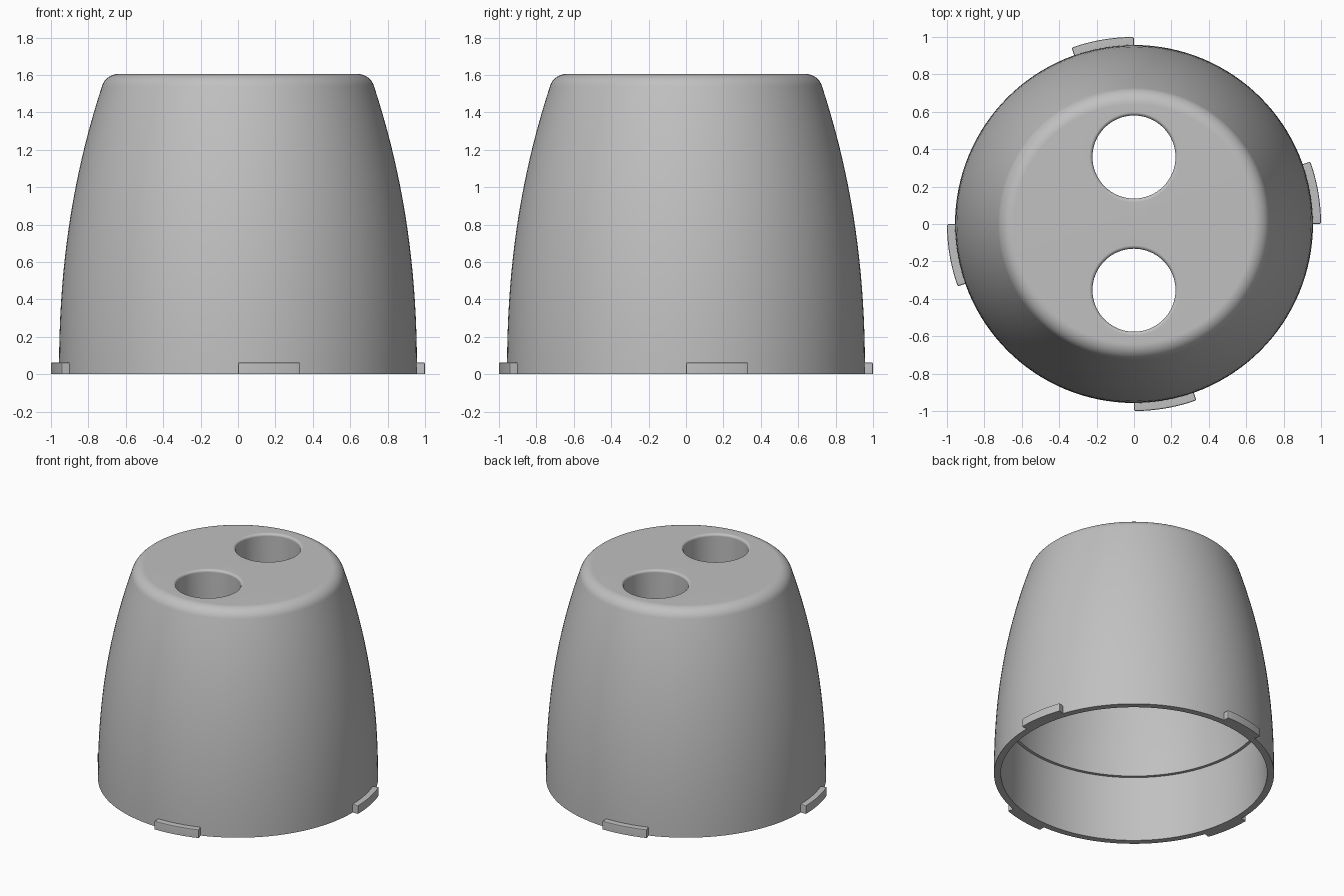
import bpy, bmesh, math
from mathutils import Matrix

if "Cube" in bpy.data.objects:
    bpy.data.objects.remove(bpy.data.objects["Cube"], do_unlink=True)

HEIGHT = 1.605
CEILING = 1.36
LEDGE = 0.49

grey = bpy.data.materials.new("plain grey")
grey.use_nodes = True
grey.diffuse_color = (0.53, 0.53, 0.53, 1)
grey.node_tree.nodes["Principled BSDF"].inputs["Base Color"].default_value = grey.diffuse_color


def finish(name, bm):
    bmesh.ops.recalc_face_normals(bm, faces=bm.faces)
    mesh = bpy.data.meshes.new(name)
    bm.to_mesh(mesh)
    bm.free()
    mesh.materials.append(grey)
    obj = bpy.data.objects.new(name, mesh)
    bpy.context.collection.objects.link(obj)
    return obj


def lathe(name, profile, closed=True, steps=128):
    """Revolve (radius, height) points about z."""
    bm = bmesh.new()
    verts = [bm.verts.new((r, 0, z)) for r, z in profile]
    edges = [bm.edges.new(pair) for pair in zip(verts, verts[1:])]
    if closed:
        edges.append(bm.edges.new((verts[-1], verts[0])))
    bmesh.ops.spin(bm, geom=verts + edges, cent=(0, 0, 0), axis=(0, 0, 1),
                   angle=math.tau, steps=steps)
    bmesh.ops.remove_doubles(bm, verts=bm.verts, dist=0.0002)
    return finish(name, bm)


def make_active(obj):
    bpy.ops.object.select_all(action="DESELECT")
    obj.select_set(True)
    bpy.context.view_layer.objects.active = obj


def smooth(obj):
    make_active(obj)
    bpy.ops.object.shade_smooth_by_angle(angle=math.radians(35))
    obj.modifiers.new("even normals", "WEIGHTED_NORMAL").keep_sharp = True


def outer_radius(z):
    return 0.957 - 0.217 * (z / 1.5) ** 2.2


# Cup shell: curved wall, rounded shoulder, flat top, hollow inside
fillet = 0.09
lean = math.radians(17)
wall_top = HEIGHT - fillet + fillet * math.sin(lean)
centre = outer_radius(wall_top) - fillet * math.cos(lean)
outside = [(outer_radius(wall_top * i / 20), wall_top * i / 20) for i in range(21)]
for i in range(1, 9):
    a = lean + (math.pi / 2 - lean) * i / 8
    outside.append((centre + fillet * math.cos(a), HEIGHT - fillet + fillet * math.sin(a)))
inside = [(0.91, 0), (0.902, LEDGE), (0.88, LEDGE)]
for i in range(1, 11):
    z = LEDGE + (CEILING - LEDGE) * i / 10
    inside.append((outer_radius(z) - 0.06, z))
shell = lathe("cup_shell", [(0, CEILING)] + inside[::-1] + outside + [(0, HEIGHT)], closed=False)

# Two round holes through the top, with softened rims
rim = 0.018
for y in (0.358, -0.354):
    profile = [(0, 1.2), (0.222, 1.2)]
    for i in range(6):
        a = math.pi / 2 * i / 5
        profile.append((0.222 + rim * (1 - math.cos(a)), HEIGHT - rim + rim * math.sin(a)))
    profile += [(0.222 + rim, HEIGHT + 0.1), (0, HEIGHT + 0.1)]
    cutter = lathe("hole_cutter", profile, closed=False, steps=64)
    cutter.location.y = y
    cutter.hide_render = True
    cut = shell.modifiers.new("hole", "BOOLEAN")
    cut.object = cutter
    cut.operation = "DIFFERENCE"
    cut.solver = "EXACT"
    make_active(shell)
    bpy.ops.object.modifier_apply(modifier=cut.name)
    bpy.data.objects.remove(cutter, do_unlink=True)
smooth(shell)

# Four locking tabs around the foot
for i, side in enumerate(("left", "back", "right", "front")):
    bm = bmesh.new()
    section = [(0.93, 0), (1.0, 0), (1.0, 0.063), (0.93, 0.063)]
    face = bm.faces.new([bm.verts.new((r, 0, z)) for r, z in section])
    bmesh.ops.spin(bm, geom=[face], cent=(0, 0, 0), axis=(0, 0, 1),
                   angle=math.radians(19.5), steps=10)
    bmesh.ops.remove_doubles(bm, verts=bm.verts, dist=0.0002)
    # Close the starting end if the spin consumed its face
    open_edges = [e for e in bm.edges if e.is_boundary]
    if open_edges:
        bmesh.ops.holes_fill(bm, edges=open_edges, sides=4)
    bmesh.ops.recalc_face_normals(bm, faces=bm.faces)
    sharp = [e for e in bm.edges if len(e.link_faces) == 2 and e.calc_face_angle() > 0.8
             and max(v.co.z for v in e.verts) > 0.01]
    bmesh.ops.bevel(bm, geom=sharp, offset=0.008, segments=2, profile=0.5, affect="EDGES")
    bmesh.ops.transform(bm, matrix=Matrix.Rotation(math.pi / 2 * i, 4, "Z"), verts=bm.verts)
    smooth(finish(side + "_tab", bm))
